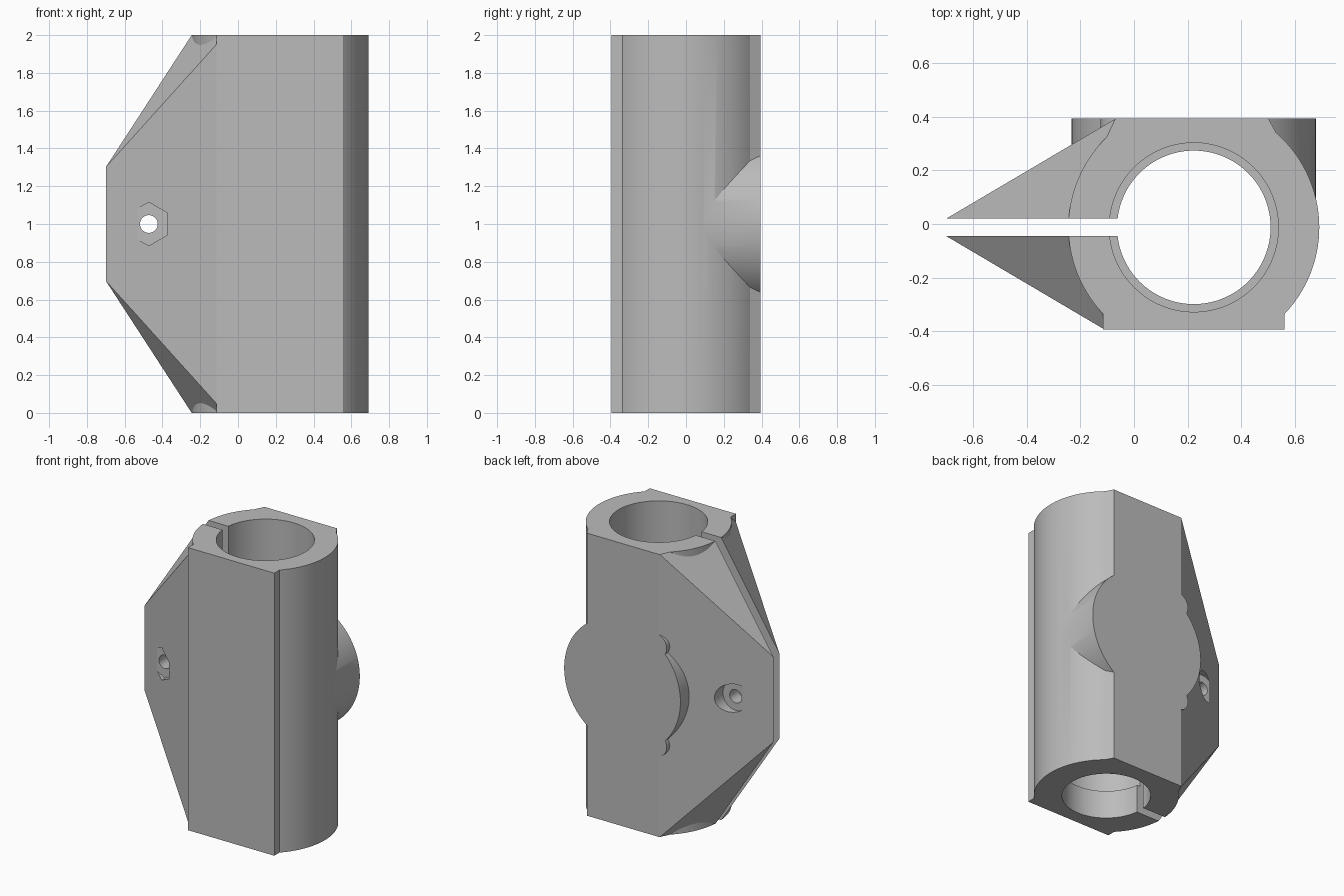
import bpy, bmesh, math
from mathutils import Vector, Matrix

if "Cube" in bpy.data.objects:
    bpy.data.objects.remove(bpy.data.objects["Cube"])

CX, CY = 0.223, -0.0125      # bore axis
FLAT = 0.394                 # front and back flats
SLOT = 0.0325                # half width of the clamping slot


def finish(name, bm):
    bmesh.ops.recalc_face_normals(bm, faces=bm.faces)
    me = bpy.data.meshes.new(name)
    bm.to_mesh(me)
    bm.free()
    ob = bpy.data.objects.new(name, me)
    bpy.context.collection.objects.link(ob)
    return ob


def box(name, lo, hi):
    lo, hi = Vector(lo), Vector(hi)
    bm = bmesh.new()
    bmesh.ops.create_cube(bm, size=1)
    bmesh.ops.scale(bm, vec=hi - lo, verts=bm.verts)
    bmesh.ops.translate(bm, vec=(lo + hi) / 2, verts=bm.verts)
    return finish(name, bm)


def rod(name, axis, a, b, r, lo, hi, n=96, turn=0.0):
    """Cylinder along z at (x=a, y=b), or along y at (x=a, z=b)."""
    bm = bmesh.new()
    bmesh.ops.create_cone(bm, cap_ends=True, segments=n, radius1=r, radius2=r, depth=hi - lo)
    m = Matrix.Rotation(turn, 4, 'Z')
    mid = (lo + hi) / 2
    if axis == 'Y':
        m = Matrix.Translation((a, mid, b)) @ Matrix.Rotation(math.pi / 2, 4, 'X') @ m
    else:
        m = Matrix.Translation((a, b, mid)) @ m
    bmesh.ops.transform(bm, matrix=m, verts=bm.verts)
    return finish(name, bm)


def hull(name, pts):
    bm = bmesh.new()
    for p in pts:
        bm.verts.new(p)
    bmesh.ops.convex_hull(bm, input=bm.verts)
    bmesh.ops.dissolve_limit(bm, angle_limit=0.01, verts=bm.verts, edges=bm.edges)
    return finish(name, bm)


def combine(target, other, op):
    mod = target.modifiers.new("combine", 'BOOLEAN')
    mod.operation, mod.solver, mod.object = op, 'EXACT', other
    bpy.context.view_layer.objects.active = target
    bpy.ops.object.modifier_apply(modifier=mod.name)
    bpy.data.objects.remove(other)


# Tube body
clamp = rod("clamp_body", 'Z', CX, CY, 0.4675, -0.1, 2.1, 128)

# Tapered wing with sloping ends, mirrored about the slot and mid height
wing = []
for sy in (-1, 1):
    for sz in (-1, 1):
        for x, w, h in ((-0.705, 0.0295, 0.295), (0, 0.0325, 1.377), (0, 0.4455, 1.077)):
            wing.append((x, CY + sy * w, 1 + sz * h))

parts = [
    box("front_pad", (-0.115, -0.6, -0.2), (0.56, -0.1, 2.2)),
    hull("back_pad", [(x, y, z) for z in (-0.25, 2.25) for x, y in
                      ((-0.085, 0.34), (-0.025, 0.448), (0.47, 0.448), (0.53, 0.34),
                       (0.4, 0.3), (0.05, 0.3))]),
    hull("wing", wing),
    rod("round_boss", 'Y', CX, 1, 0.455, 0.05, 0.6, 128),
]
# Small lobes beside the boss
for s in (-1, 1):
    parts.append(rod("lobe", 'Y', -0.04, 1 + s * 0.35, 0.085, 0.2, 0.55, 32))
for p in parts:
    combine(clamp, p, 'UNION')

# Trim to flats and ends
combine(clamp, box("trim", (-1, -FLAT, 0), (1, FLAT, 2)), 'INTERSECT')

# Bore with bottom lip, slot, bolt hole, nut and bolt head recesses
cuts = [
    rod("bore", 'Z', CX, CY, 0.286, -0.3, 2.3, 128),
    rod("wide_bore", 'Z', CX, CY, 0.315, 0.2, 2.4, 128),
    box("slot", (-1, CY - SLOT, -0.5), (0.15, CY + SLOT, 2.5)),
    rod("bolt_hole", 'Y', -0.472, 1, 0.047, -0.7, 0.7, 32),
    rod("nut_recess", 'Y', -0.472, 1, 0.115, -0.6, -0.1435, 6, 0),
    rod("head_recess", 'Y', -0.472, 1, 0.1, 0.1185, 0.6, 48),
]
for c in cuts:
    combine(clamp, c, 'DIFFERENCE')

# Grey plastic
mat = bpy.data.materials.new("grey_plastic")
mat.diffuse_color = (0.5, 0.5, 0.5, 1)
mat.use_nodes = True
mat.node_tree.nodes["Principled BSDF"].inputs["Base Color"].default_value = mat.diffuse_color
clamp.data.materials.clear()
clamp.data.materials.append(mat)

bpy.ops.object.select_all(action='DESELECT')
clamp.select_set(True)
bpy.context.view_layer.objects.active = clamp
bpy.ops.object.shade_smooth_by_angle(angle=math.radians(25))
